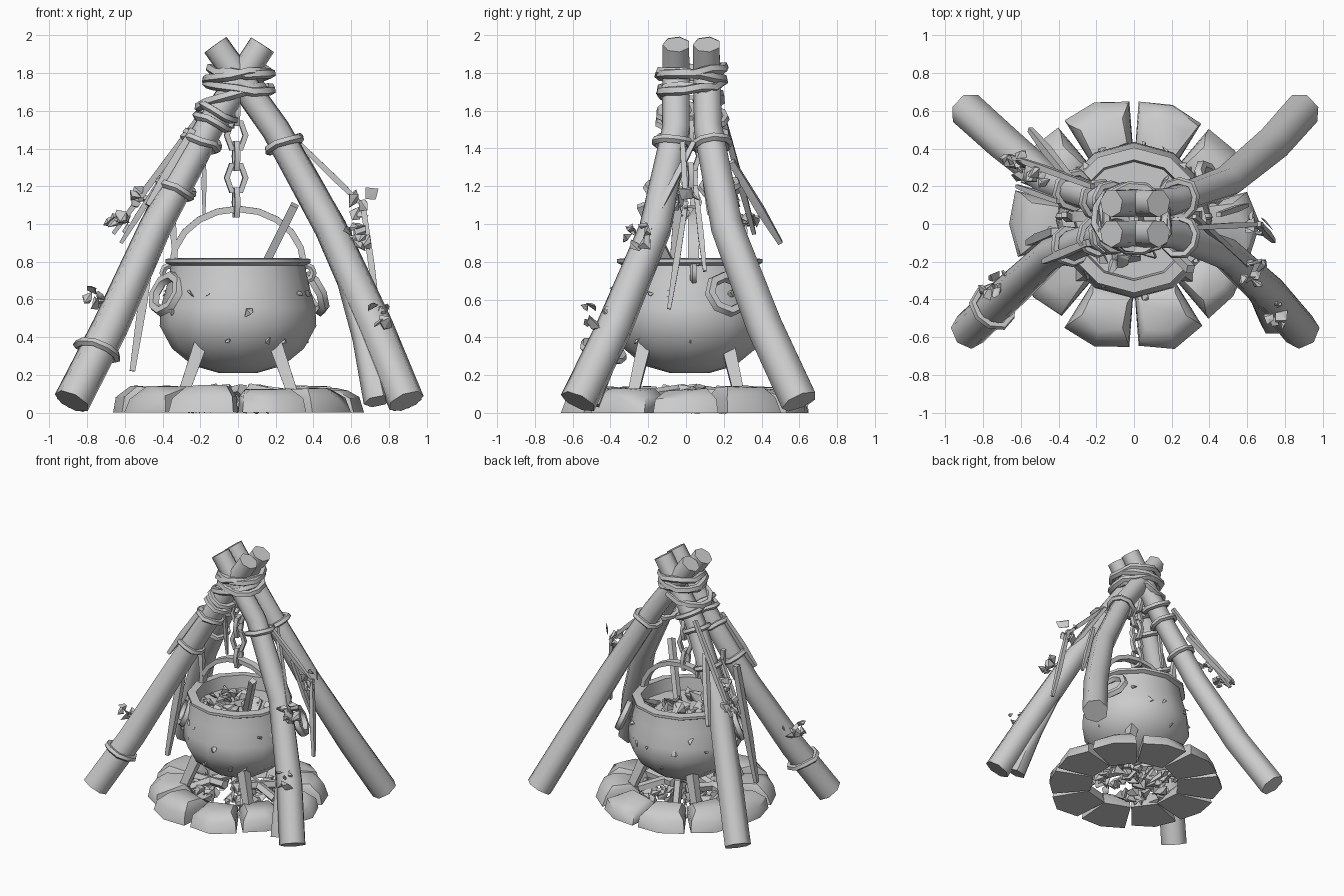
import bpy, bmesh, math, random
from mathutils import Vector

random.seed(7)
cube = bpy.data.objects.get("Cube")
if cube:
    bpy.data.objects.remove(cube, do_unlink=True)

mat = bpy.data.materials.new("plain grey")
mat.use_nodes = True
grey = (0.6, 0.6, 0.6, 1)
mat.diffuse_color = grey
mat.node_tree.nodes["Principled BSDF"].inputs["Base Color"].default_value = grey


def finish(name, bm, angle=35):
    bmesh.ops.recalc_face_normals(bm, faces=bm.faces)
    mesh = bpy.data.meshes.new(name)
    bm.to_mesh(mesh)
    bm.free()
    mesh.materials.append(mat)
    ob = bpy.data.objects.new(name, mesh)
    bpy.context.collection.objects.link(ob)
    if angle:
        bpy.ops.object.select_all(action='DESELECT')
        bpy.context.view_layer.objects.active = ob
        ob.select_set(True)
        bpy.ops.object.shade_smooth_by_angle(angle=math.radians(angle))
    return ob


def bridge(bm, rings, sides, closed):
    pairs = list(zip(rings, rings[1:]))
    if closed:
        pairs.append((rings[-1], rings[0]))
    for a, b in pairs:
        for i in range(sides):
            j = (i + 1) % sides
            bm.faces.new((a[i], a[j], b[j], b[i]))


def tube(name, pts, radii, sides=6, closed=False, flat=1.0, ref=(0, 1, 0.01), angle=35):
    """Sweep a polygon along a path."""
    bm = bmesh.new()
    pts = [Vector(p) for p in pts]
    n = len(pts)
    if not isinstance(radii, (list, tuple)):
        radii = [radii] * n
    rings = []
    for k, p in enumerate(pts):
        nxt = pts[(k + 1) % n] if closed else pts[min(k + 1, n - 1)]
        prv = pts[k - 1] if closed else pts[max(k - 1, 0)]
        t = (nxt - prv).normalized()
        u = Vector(ref)
        u = (u - t * u.dot(t)).normalized()
        v = t.cross(u)
        turn = [math.tau * (i + 0.5) / sides for i in range(sides)]
        rings.append([bm.verts.new(p + radii[k] * (u * math.cos(a) + v * math.sin(a) * flat))
                      for a in turn])
    bridge(bm, rings, sides, closed)
    if not closed:
        bm.faces.new(rings[0])
        bm.faces.new(rings[-1])
    return finish(name, bm, angle)


def loop(name, centre, normal, rx, ry, thick, count=10, sides=5, wobble=0.0, wave=0.0):
    """Closed rope or metal ring around an axis."""
    normal = Vector(normal)
    q = normal.to_track_quat('Z', 'Y')
    pts = []
    for i in range(count):
        a = math.tau * i / count
        w = 1 + random.uniform(-wobble, wobble)
        pts.append(Vector(centre) + q @ Vector((rx * w * math.cos(a), ry * w * math.sin(a),
                                                random.uniform(-wave, wave))))
    return tube(name, pts, thick, sides, True, ref=normal, angle=50)


def lathe(name, profile, sides, centre_y=0.0, angle=50):
    bm = bmesh.new()
    rings = [[bm.verts.new((r * math.cos(math.tau * i / sides),
                            centre_y + r * math.sin(math.tau * i / sides), z))
              for i in range(sides)] for r, z in profile]
    bridge(bm, rings, sides, False)
    bm.faces.new(rings[0])
    bm.faces.new(rings[-1])
    return finish(name, bm, angle)


def hull(bm, points):
    verts = [bm.verts.new(p) for p in points]
    res = bmesh.ops.convex_hull(bm, input=verts)
    loose = [v for v in res["geom_interior"] if isinstance(v, bmesh.types.BMVert)]
    bmesh.ops.delete(bm, geom=loose, context='VERTS')


def chips(name, centres, size):
    """Small jagged flakes, one per centre."""
    bm = bmesh.new()
    for c in centres:
        s = size * random.uniform(0.7, 1.2)
        hull(bm, [Vector(c) + Vector([random.uniform(-s, s) for _ in range(3)]) for _ in range(8)])
    return finish(name, bm, 0)


def scatter(centre, spread, count):
    return [Vector(centre) + Vector([random.uniform(-spread, spread) for _ in range(3)])
            for _ in range(count)]


def disc(radius, z, count, dome=0.0):
    """Random points over a disc, raised towards the middle."""
    out = []
    for _ in range(count):
        a, f = random.uniform(0, math.tau), math.sqrt(random.random())
        out.append((radius * f * math.cos(a), 0.02 + radius * f * math.sin(a), z + dome * (1 - f)))
    return out


# Four leaning logs that cross at the top
heights = (0.06, 0.45, 0.98, 1.5, 1.95)
right_x = (-0.88, -0.68, -0.44, -0.16, 0.13)
left_x = (0.89, 0.73, 0.49, 0.2, -0.12)
front_y = (-0.57, -0.38, -0.16, -0.05, -0.05)
back_y = (0.6, 0.42, 0.22, 0.12, 0.11)
logs = {}
for side, xs in (("left", left_x), ("right", right_x)):
    for end, ys in (("front", front_y), ("back", back_y)):
        path = [Vector(p) for p in zip(xs, ys, heights)]
        logs[end, side] = path
        tube(f"{end}_{side}_log", path, (0.1, 0.098, 0.088, 0.078, 0.074), 7, angle=60)
tube("split_log", [(0.56, -0.24, 0.75), (0.67, -0.38, 0.4), (0.74, -0.52, 0.06)],
     (0.05, 0.065, 0.075), 6, angle=60)


def on_log(key, z):
    path = logs[key]
    for a, b in zip(path, path[1:]):
        if z <= b.z:
            return a.lerp(b, (z - a.z) / (b.z - a.z)), (b - a).normalized()


# Rope lashings around the crossing
for i, (x, z, tilt) in enumerate(((-0.03, 1.68, -0.28), (0.01, 1.73, 0.12),
                                  (0, 1.78, -0.1), (0.01, 1.81, 0.08))):
    loop(f"top_lashing_{i}", (x, 0.03, z), (tilt, 0.1 * (-1) ** i, 1), 0.16, 0.185, 0.026,
         12, 5, 0.06, 0.012)

# Rope bands around single logs
bands = [("front", "right", 0.33), ("front", "right", 1.18), ("front", "right", 1.43),
         ("front", "right", 1.54), ("front", "right", 1.59), ("front", "left", 1.42),
         ("back", "left", 1.42), ("back", "right", 1.2), ("back", "right", 1.45),
         ("back", "right", 1.56)]
for i, (end, side, z) in enumerate(bands):
    p, t = on_log((end, side), z)
    r = 0.095 if z > 1 else 0.112
    loop(f"log_band_{i}", p, t + Vector((0, 0, 0.25)), r, r, 0.022, 9, 5, 0.06, 0.008)

# Chain of alternating links
for i, z in enumerate((1.6, 1.47, 1.36, 1.245, 1.115)):
    wide = i % 2
    loop(f"chain_link_{i}", (-0.01, 0.02, z), (0.15, -1, 0) if wide else (1, 0.15, 0),
         0.05, 0.08, 0.02, 6, 4)

# Cauldron with a hollow neck and stew surface
lathe("cauldron", [(0.1, 0.21), (0.24, 0.25), (0.35, 0.34), (0.415, 0.46), (0.41, 0.56),
                   (0.375, 0.68), (0.355, 0.78), (0.385, 0.795), (0.385, 0.815), (0.32, 0.82),
                   (0.31, 0.72)], 12, 0.02)
chips("stew_chunks", disc(0.27, 0.72, 34, 0.03), 0.055)
tube("stirring_stick", [(0.08, -0.02, 0.66), (0.3, -0.24, 1.1)], 0.03, 4, angle=0)

# Arched carrying handle
arch = [(0.35 * math.cos(math.pi * i / 10), 0.04, 0.78 + 0.3 * math.sin(math.pi * i / 10))
        for i in range(11)]
tube("carrying_handle", arch, 0.04, 4, flat=0.6)

# Side rings, eyes and feet of the cauldron
loop("right_side_ring", (-0.38, -0.12, 0.63), (-0.8, -0.6, 0.4), 0.1, 0.1, 0.03, 8)
loop("left_side_ring", (0.4, 0.22, 0.63), (0.85, 0.4, 0.4), 0.1, 0.1, 0.03, 8)
for s in (-1, 1):
    loop(f"handle_eye_{s}", (s * 0.365, 0.04, 0.74), (0, 1, 0), 0.035, 0.04, 0.018, 8)
    for f in (-1, 1):
        tube(f"cauldron_foot_{s}_{f}", [(s * 0.2, f * 0.22, 0.36), (s * 0.29, f * 0.28, 0.1)],
             (0.05, 0.04), 4, angle=0)

# Nicks in the cauldron wall
nicks = []
for i in range(22):
    a = math.tau * i / 22
    r, z = random.choice(((0.41, 0.53), (0.385, 0.63), (0.37, 0.38)))
    nicks.append((r * math.cos(a), 0.02 + r * math.sin(a), z))
chips("cauldron_nicks", nicks, 0.022)

# Ring of hearth stones, widest at the ground
for i in range(10):
    mid = math.radians(72 + 36 * i)
    bm = bmesh.new()
    top = random.uniform(0.13, 0.15)
    grow = random.uniform(0.99, 1.04)
    pts = []
    for inner, outer, half, z in ((0.34, 0.63, 17.6, 0), (0.36, 0.61, 17, 0.09), (0.41, 0.54, 13, top)):
        for r, offs in ((inner, (-1, 1)), (outer, (-0.9, 0, 0.9))):
            for o in offs:
                a = mid + math.radians(half * o)
                rr = grow * (r + (0.03 if o == 0 else 0) + random.uniform(-0.012, 0.012))
                zz = z - random.uniform(0, 0.02) if z else 0
                pts.append((rr * math.cos(a), rr * math.sin(a), zz))
    hull(bm, pts)
    finish(f"hearth_stone_{i}", bm, 40)

# Charcoal and firewood in the hearth
chips("charcoal", disc(0.36, 0.05, 70), 0.05)
for i in range(6):
    a = math.tau * i / 6 + random.uniform(-0.4, 0.4)
    d = Vector((math.cos(a), math.sin(a), 0))
    e = Vector((-d.y, d.x, 0)) * random.uniform(-0.15, 0.15)
    tube(f"firewood_{i}", [d * 0.36 + Vector((0, 0, 0.08)), d * 0.05 + e + Vector((0, 0, 0.12))],
         0.035, 5, angle=0)

# Splints and twigs hanging from the bands
twigs = [((-0.42, -0.04, 1.15), (-0.56, -0.1, 0.22), 0.035),
         ((-0.37, 0.05, 1.3), (-0.33, 0.02, 0.78), 0.026),
         ((-0.18, 0.08, 1.42), (-0.18, 0.12, 1.05), 0.018),
         ((-0.22, 0.2, 1.55), (-0.66, 0.36, 0.95), 0.024),
         ((-0.34, 0.24, 1.33), (-0.55, 0.5, 0.9), 0.03),
         ((-0.24, -0.1, 1.5), (-0.48, -0.2, 1.1), 0.03),
         ((-0.4, 0.12, 1.25), (-0.62, 0.2, 0.9), 0.022),
         ((0.3, -0.02, 1.45), (0.68, 0.0, 1.08), 0.022),
         ((0.32, 0.04, 1.43), (0.6, -0.22, 0.92), 0.022),
         ((0.66, 0.0, 1.12), (0.74, -0.09, 0.55), 0.024),
         ((0.45, 0.05, 1.2), (0.6, 0.1, 0.75), 0.022)]
for i, (a, b, r) in enumerate(twigs):
    tube(f"twig_{i}", [a, Vector(a).lerp(Vector(b), 0.6), b], (r * 0.8, r, r * 0.6), 4, angle=0)

# Flaky growths on the logs
growths = [((-0.74, -0.32, 0.64), 7), ((0.72, -0.48, 0.5), 8), ((0.61, -0.25, 0.92), 9),
           ((-0.62, 0.32, 1.0), 9), ((0.66, 0.0, 1.1), 6), ((-0.5, 0.28, 1.15), 5)]
for i, (c, count) in enumerate(growths):
    chips(f"growth_{i}", scatter(c, 0.065, count), 0.036)
